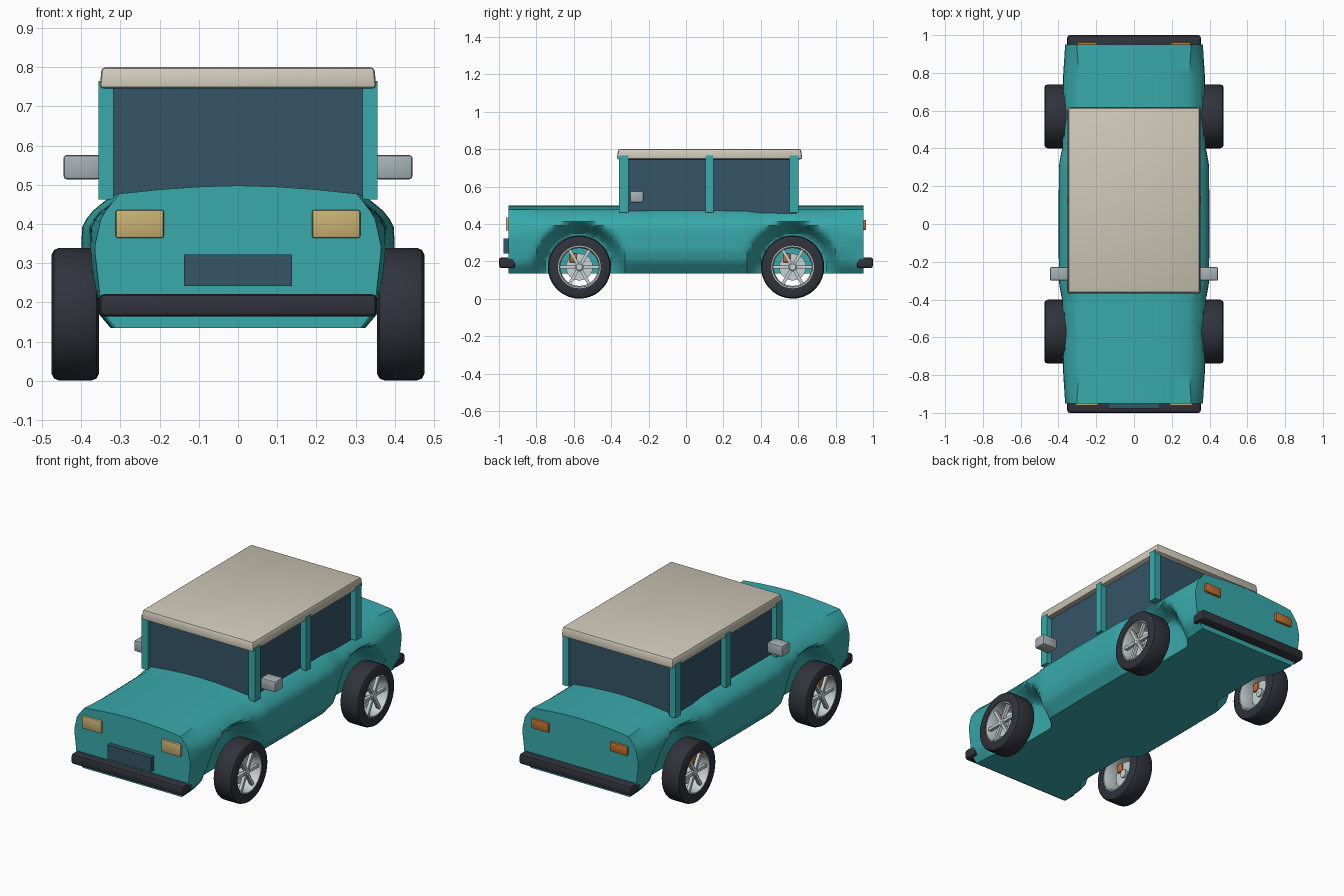
import bpy, bmesh, math
from mathutils import Matrix

if "Cube" in bpy.data.objects:
    bpy.data.objects.remove(bpy.data.objects["Cube"])


def material(name, rgb):
    m = bpy.data.materials.new(name)
    m.diffuse_color = (*rgb, 1)
    m.use_nodes = True
    m.node_tree.nodes["Principled BSDF"].inputs["Base Color"].default_value = m.diffuse_color
    return m


TEAL = material("teal paint", (0.04, 0.40, 0.41))
CREAM = material("cream roof", (0.62, 0.58, 0.48))
GLASS = material("dark blue glass", (0.036, 0.09, 0.135))
BLACK = material("black rubber", (0.03, 0.033, 0.045))
SILVER = material("silver rim", (0.58, 0.65, 0.66))
GREY = material("grey mirror", (0.38, 0.44, 0.47))
TAN = material("headlight yellow", (0.58, 0.44, 0.17))
ORANGE = material("orange", (0.55, 0.16, 0.03))


def finish(name, bm, mat, angle=35):
    bmesh.ops.recalc_face_normals(bm, faces=bm.faces)
    me = bpy.data.meshes.new(name)
    bm.to_mesh(me)
    bm.free()
    me.materials.append(mat)
    ob = bpy.data.objects.new(name, me)
    bpy.context.collection.objects.link(ob)
    bpy.ops.object.select_all(action='DESELECT')
    ob.select_set(True)
    bpy.context.view_layer.objects.active = ob
    bpy.ops.object.shade_smooth_by_angle(angle=math.radians(angle))
    return ob


def box(name, x, y, z, mat, bevel=0.0, taper=1.0):
    """Box from (min, max) ranges, with optional bevel and narrower top."""
    bm = bmesh.new()
    bmesh.ops.create_cube(bm, size=1)
    for v in bm.verts:
        k = taper if v.co.z > 0 else 1
        v.co = [(r[0] + r[1]) / 2 + c * (r[1] - r[0]) * f
                for r, c, f in zip((x, y, z), v.co, (k, k, 1))]
    if bevel:
        bmesh.ops.bevel(bm, geom=bm.edges[:], offset=bevel, segments=2,
                        profile=0.5, affect='EDGES')
    return finish(name, bm, mat)


def side_range(s, a, b):
    return tuple(sorted((s * a, s * b)))


def lathe(name, profile, centre, mat, segs=36):
    """Closed (x, radius) profile turned around an axle parallel to x."""
    bm = bmesh.new()
    rings = []
    for i in range(segs):
        a = 2 * math.pi * i / segs
        rings.append([bm.verts.new((x, centre[0] + r * math.cos(a), centre[1] + r * math.sin(a)))
                      for x, r in profile])
    n = len(profile)
    for i in range(segs):
        p, q = rings[i], rings[(i + 1) % segs]
        for j in range(n):
            k = (j + 1) % n
            bm.faces.new((p[j], p[k], q[k], q[j]))
    return finish(name, bm, mat)


def interp(table, t):
    for (a, u), (b, v) in zip(table, table[1:]):
        if t <= b:
            return u + (v - u) * max(0, t - a) / (b - a)
    return table[-1][1]


# Body: lofted sections with wheel arches pressed into the sides
AXLE_Y, AXLE_Z = 0.57, 0.17
WIDTH = [(0, .40), (.31, .398), (.40, .382), (.78, .376), (.95, .348)]
SIDE = [(.135, -.075), (.20, -.02), (.26, -.003), (.34, 0), (.40, -.003), (.44, -.035), (.477, -.085)]
SIDE_END = [(.135, -.035), (.18, 0), (.34, .018), (.42, 0), (.477, -.045)]


def body_half_width(y, z):
    t = max(0, (abs(y) - .78) / .17)
    w = interp(WIDTH, abs(y)) + interp(SIDE, z) * (1 - t) + interp(SIDE_END, z) * t
    r = math.hypot(abs(y) - AXLE_Y, z - AXLE_Z)
    k = min(1, max(0, (.255 - r) / .085))
    k = k * k * (3 - 2 * k)
    return w + (min(w, .25) - w) * k


bm = bmesh.new()
heights = [.135 + .342 * i / 16 for i in range(17)]
loops = []
for i in range(77):
    y = -.95 + 1.9 * i / 76
    half = [(body_half_width(y, z), z) for z in heights]
    e = half[-1][0]
    half += [(e * .66, .488), (e * .33, .495)]
    pts = half + [(0, .498)] + [(-x, z) for x, z in reversed(half)]
    loops.append([bm.verts.new((x, y, z)) for x, z in pts])
for p, q in zip(loops, loops[1:]):
    for j in range(len(p)):
        k = (j + 1) % len(p)
        bm.faces.new((p[j], p[k], q[k], q[j]))
bm.faces.new(loops[0])
bm.faces.new(loops[-1])
finish("body", bm, TEAL, 32)

# Cabin and roof
box("cabin_glass", (-.322, .322), (-.34, .59), (.45, .757), GLASS)
box("roof", (-.353, .353), (-.37, .622), (.746, .80), CREAM, .01, .985)
for s in (-1, 1):
    for n, (a, b) in {"front": (-.357, -.307), "middle": (.104, .147), "rear": (.553, .602)}.items():
        box(n + "_pillar", side_range(s, .317, .356), (a, b), (.462, .765), TEAL)
    box("mirror", side_range(s, .35, .445), (-.30, -.228), (.514, .576), GREY, .008)

# Bumpers, lamps and plate
for s, n in ((-1, "front"), (1, "rear")):
    box(n + "_bumper", (-.354, .354), side_range(s, .912, 1.0), (.164, .222), BLACK, .014)
box("number_plate", (-.138, .138), (-.977, -.945), (.242, .322), GLASS)
for s in (-1, 1):
    box("headlight", side_range(s, .189, .312), (-.963, -.94), (.364, .436), TAN, .006)
    box("tail_light", side_range(s, .193, .302), (.94, .963), (.368, .422), ORANGE, .006)

# Wheels
for s in (-1, 1):
    for cy in (-AXLE_Y, AXLE_Y):
        c = (cy, AXLE_Z)
        lathe("tire", [(s * x, r) for x, r in (
            (.356, .114), (.355, .152), (.361, .164), (.373, .169), (.457, .169),
            (.469, .164), (.475, .152), (.474, .114))], c, BLACK)
        lathe("rim", [(s * x, r) for x, r in (
            (.358, .117), (.358, .108), (.385, .101), (.445, .101), (.470, .108), (.470, .117))], c, SILVER)
        lathe("hub", [(s * x, r) for x, r in (
            (.40, .001), (.40, .024), (.457, .024), (.463, .016), (.463, .001))], c, SILVER, 16)
        lathe("brake_disc", [(s * x, r) for x, r in (
            (.412, .02), (.412, .072), (.42, .072), (.42, .02))], c, SILVER, 24)
        box("brake_caliper", side_range(s, .402, .434), (cy - .052, cy - .012),
            (AXLE_Z + .024, AXLE_Z + .074), ORANGE, .006)
        # Six spokes joining hub and rim
        bm = bmesh.new()
        for i in range(6):
            m = (Matrix.Translation((s * .45, cy, AXLE_Z))
                 @ Matrix.Rotation(i * math.pi / 3 + math.pi / 6, 4, 'X')
                 @ Matrix.Translation((0, 0, .062)) @ Matrix.Diagonal((.018, .017, .09, 1)))
            bmesh.ops.create_cube(bm, size=1, matrix=m)
        finish("spokes", bm, SILVER)
